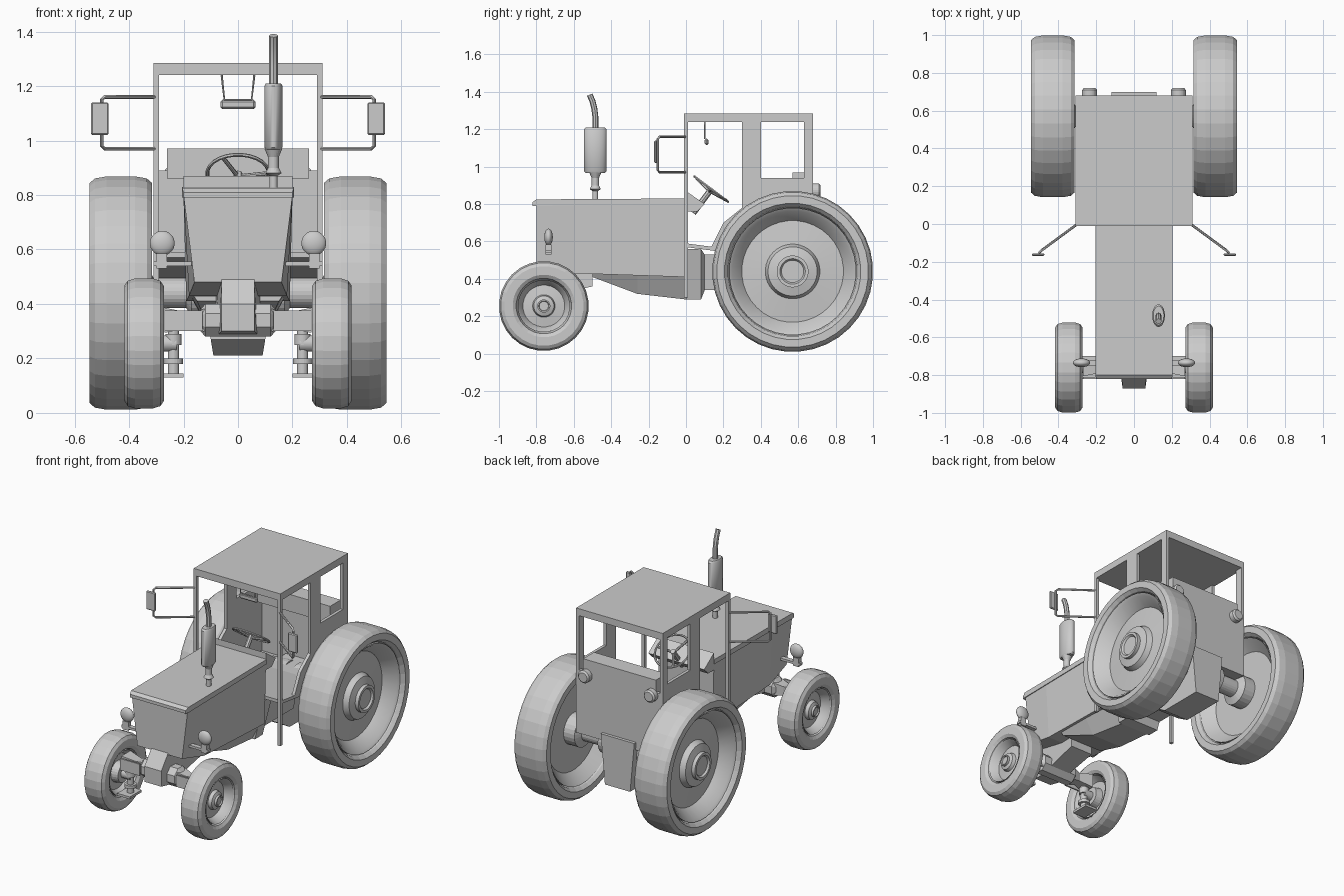
import bpy, bmesh
from math import sin, cos, tau, radians, copysign
from mathutils import Vector

cube = bpy.data.objects.get("Cube")
if cube:
    bpy.data.objects.remove(cube)

COLOUR = (0.6, 0.6, 0.6, 1)
grey = bpy.data.materials.new("plain grey")
grey.use_nodes = True
grey.diffuse_color = COLOUR
grey.node_tree.nodes["Principled BSDF"].inputs["Base Color"].default_value = COLOUR

ACROSS, BACKWARD, UP = Vector((1, 0, 0)), Vector((0, 1, 0)), Vector((0, 0, 1))


def skin(name, rings, closed=False, mirror=False, smooth=False):
    """Join equal rings of points into one surface, capped unless closed."""
    bm = bmesh.new()
    loops = [[bm.verts.new(point) for point in ring] for ring in rings]
    pairs = list(zip(loops, loops[1:]))
    if closed:
        pairs.append((loops[-1], loops[0]))
    else:
        bm.faces.new(loops[0])
        bm.faces.new(loops[-1])
    for first, second in pairs:
        for j in range(len(first)):
            bm.faces.new((first[j - 1], first[j], second[j], second[j - 1]))
    bmesh.ops.recalc_face_normals(bm, faces=bm.faces)
    data = bpy.data.meshes.new(name)
    bm.to_mesh(data)
    bm.free()
    data.materials.append(grey)
    part = bpy.data.objects.new(name, data)
    bpy.context.collection.objects.link(part)
    if smooth:
        bpy.ops.object.select_all(action='DESELECT')
        bpy.context.view_layer.objects.active = part
        part.select_set(True)
        bpy.ops.object.shade_smooth_by_angle(angle=radians(40))
    if mirror:
        part.modifiers.new("other side", 'MIRROR')
    return part


def prism(name, x, outline, **options):
    """Extrude a (y, z) outline across the x range."""
    return skin(name, [[(side, *point) for point in outline] for side in x], **options)


def box(name, x, y, z, **options):
    outline = [(y[0], z[0]), (y[1], z[0]), (y[1], z[1]), (y[0], z[1])]
    return prism(name, x, outline, **options)


def loft(name, *sections):
    """Sections along y: y, top height, bottom height, top half width, bottom half width."""
    return skin(name, [[(-wide, y, top), (wide, y, top), (narrow, y, low), (-narrow, y, low)]
                       for y, top, low, wide, narrow in sections])


def circle(count, radius, power=1):
    """Points on a circle, squarer when power is below one."""
    angles = [(k + 0.5) * tau / count for k in range(count)]
    return [tuple(copysign(abs(value) ** power, value) * radius for value in (cos(a), sin(a)))
            for a in angles]


def lathe(name, centre, axis, profile, count=24, oval=1, **options):
    """Spin (distance along axis, radius) points around an axis."""
    turn = axis.to_track_quat('Z', 'Y')
    return skin(name, [[Vector(centre) + turn @ Vector((x * oval, y, along))
                        for x, y in circle(count, radius)] for along, radius in profile], **options)


def tube(name, path, radius, **options):
    """Round bar through a list of points."""
    path = [Vector(point) for point in path]
    rings = []
    for before, point, after in zip(path[:1] + path, path, path[1:] + path[-1:]):
        u = (after - before).cross(Vector((0.3, 0.9, 0.2))).normalized()
        v = (after - before).cross(u).normalized()
        rings.append([point + u * x + v * y for x, y in circle(8, radius)])
    return skin(name, rings, smooth=True, **options)


def wheel(name, centre, radius, width, rim, count):
    """Square-shouldered tyre around a dished rim with a raised hub."""
    middle, depth = (radius + rim) / 2, (radius - rim) / 2
    tyre = [(x * width / 2, middle + y * depth) for x, y in circle(12, 1.02, power=0.6)]
    lathe(name + "_tyres", centre, ACROSS, tyre, count, closed=True, mirror=True)
    lip, disc, hub, cap = rim, rim * 0.8, rim * 0.43, rim * 0.25
    dish = [(-0.1, cap), (-0.1, disc), (-0.4, lip), (0.4, lip), (0.35, lip * 0.95), (0.05, disc),
            (0.1, hub), (0.25, hub * 0.9), (0.3, cap), (0.4, cap), (0.4, cap * 0.8), (0.35, cap * 0.7)]
    lathe(name + "_rims", centre, ACROSS, [(x * width, r) for x, r in dish], count,
          mirror=True, smooth=True)


# Bonnet with a thin lid, and the drive line under it
loft("bonnet", (-0.8, 0.8, 0.48, 0.2, 0.16), (-0.6, 0.8, 0.43, 0.2, 0.18), (0, 0.8, 0.41, 0.2, 0.19))
loft("bonnet_lid", (-0.82, 0.81, 0.79, 0.2, 0.2), (-0.8, 0.825, 0.79, 0.205, 0.205),
     (0, 0.83, 0.8, 0.205, 0.205))
loft("engine_sump", (-0.5, 0.44, 0.41, 0.17, 0.15), (-0.26, 0.44, 0.32, 0.18, 0.11), (0, 0.44, 0.29, 0.18, 0.1))
loft("gearbox", (0, 0.56, 0.29, 0.19, 0.12), (0.08, 0.56, 0.29, 0.19, 0.12),
     (0.1, 0.53, 0.34, 0.14, 0.12), (0.4, 0.53, 0.34, 0.14, 0.12))
loft("rear_housing", (0.3, 0.5, 0.27, 0.12, 0.1), (0.4, 0.53, 0.21, 0.12, 0.09),
     (0.7, 0.53, 0.21, 0.12, 0.09))

# Cab shell
half, back, sill, eaves, top, base = 0.31, 0.68, 0.89, 1.24, 1.285, 0.5
skirt = half - 0.02
box("roof", (-half, half), (-0.01, back), (eaves, top))
box("rear_wall", (-half, half), (back - 0.02, back), (base, sill))
box("front_pillars", (skirt, half), (-0.01, 0.01), (0.3, eaves), mirror=True)
box("middle_pillars", (skirt, half), (0.3, 0.4), (sill, eaves), mirror=True)
box("rear_pillars", (skirt, half), (back - 0.05, back), (sill, eaves), mirror=True)
prism("side_panels", (skirt, half), [(0.13, 0.56), (0.2, 0.7), (0.3, 0.78), (0.3, 0.94),
                                     (back, 0.94), (back, base)], mirror=True)
prism("floor", (-half, half), [(0, 0.59), (back, base), (back, base - 0.02), (0, 0.57)])
box("rear_shelf", (-0.26, 0.26), (0.57, back), (0.86, 0.97))
prism("dashboard", (-0.2, 0.2), [(0, 0.87), (0.1, 0.8), (0.06, 0.76), (0, 0.76)])
lathe("rear_lamps", (0.235, back, 0.87), BACKWARD, [(0, 0.04), (0.03, 0.04), (0.04, 0.03)], mirror=True)

# Wing mirrors on bent bars
inner, corner, outer = Vector((0.3, 0, 0.97)), Vector((0.49, -0.14, 0.97)), Vector((0.5, -0.15, 0.98))
rise, bend = UP * 0.19, UP * 0.17
tube("mirror_bars", [inner + rise, corner + rise, outer + bend, outer, corner, inner], 0.007, mirror=True)
plate = box("wing_mirrors", (0.475, 0.54), (-0.17, -0.155), (1.02, 1.14), mirror=True)
plate.modifiers.new("soft edge", 'BEVEL').width = 0.005

# Inside mirror hanging from the roof
tube("inside_mirror_wire", [(-0.06, 0.1, eaves), (-0.05, 0.1, 1.15), (0.05, 0.1, 1.15), (0.06, 0.1, eaves)], 0.004)
plate = box("inside_mirror", (-0.065, 0.065), (0.1, 0.12), (1.115, 1.15))
plate.modifiers.new("soft edge", 'BEVEL').width = 0.008

# Headlamps on brackets
lens = [(0.5 * along, radius) for along, radius in circle(24, 0.046) if radius > 0]
lathe("headlamps", (0.278, -0.735, 0.623), BACKWARD, lens, mirror=True, smooth=True)
box("lamp_stems", (0.26, 0.3), (-0.75, -0.72), (0.53, 0.585), mirror=True)
box("lamp_brackets", (0.17, half), (-0.75, -0.72), (0.54, 0.555), mirror=True)

# Wheels
rear = Vector((0.43, 0.57, 0.44))
front = Vector((0.345, -0.76, 0.255))
wheel("rear", rear, 0.43, 0.23, 0.34, 36)
wheel("front", front, 0.24, 0.145, 0.14, 28)

# Axles
lathe("rear_axles", rear, -ACROSS, [(0, 0.1), (0.1, 0.1), (0.12, 0.055), (0.24, 0.055), (0.26, 0.09), (0.4, 0.1)],
      mirror=True)
lathe("front_stubs", front, -ACROSS, [(0, 0.07), (0.06, 0.06), (0.06, 0.03), (0.12, 0.03)], mirror=True)
beam = front * 1
beam.x, beam.z = 0, 0.34
lathe("front_axle_centre", beam - ACROSS * 0.14, ACROSS,
      [(0, 0.04), (0.02, 0.065), (0.26, 0.065), (0.28, 0.04)], 8)
skin("front_axle_arms", [[(x, beam.y + y, beam.z + z) for y, z in circle(4, size)]
                         for x, size in ((0.12, 0.06), (0.18, 0.04), (0.27, 0.065))], mirror=True)
box("axle_plates", (0.13, 0.27), (-0.82, -0.81), (0.3, 0.375), mirror=True)
loft("axle_bracket", (-0.87, 0.4, 0.3, 0.06, 0.06), (-0.8, 0.49, 0.29, 0.06, 0.07), (-0.5, 0.49, 0.36, 0.08, 0.08))

# Steering knuckles
knuckle = Vector((0.237, beam.y, 0.13))
lathe("king_pins", knuckle, UP, [(0, 0.02), (0.24, 0.02)], mirror=True)
lathe("lower_collars", knuckle + UP * 0.05, UP, [(0, 0.036), (0.02, 0.036)], mirror=True)
lathe("upper_collars", knuckle + UP * 0.12, UP, [(0, 0.03), (0.04, 0.03)], mirror=True)
box("steering_arms", (0.2, 0.29), (-0.82, -0.7), (0.13, 0.145), mirror=True)

# Exhaust stack
stack = Vector((0.13, -0.485, 0.8))
lathe("exhaust_base", stack, UP, [(0, 0.015), (0.07, 0.015), (0.08, 0.03), (0.1, 0.02), (0.14, 0.02), (0.17, 0.033)])
lathe("muffler", stack + UP * 0.165, UP, [(0, 0.05), (0.01, 0.06), (0.235, 0.06), (0.245, 0.05)],
      oval=0.56, smooth=True)
tube("exhaust_pipe", [stack + UP * height - BACKWARD * lean for height, lean in
                      ((0.4, 0), (0.47, 0), (0.51, 0.005), (0.55, 0.015), (0.585, 0.03))], 0.016)

# Steering wheel, spokes and column
hub = Vector((0, 0.135, 0.88))
axis = Vector((0, 0.6, 0.8))
ring = [(along, 0.113 + radius) for along, radius in circle(6, 0.007)]
lathe("steering_wheel", hub, axis, ring, closed=True, smooth=True)
tube("steering_column", [hub, hub - axis * 0.16], 0.016)
tilt = axis.to_track_quat('Z', 'Y')
for x, y in circle(3, 0.113):
    tube("steering_spoke", [hub - axis * 0.015, hub + tilt @ Vector((x, y, 0))], 0.008)
